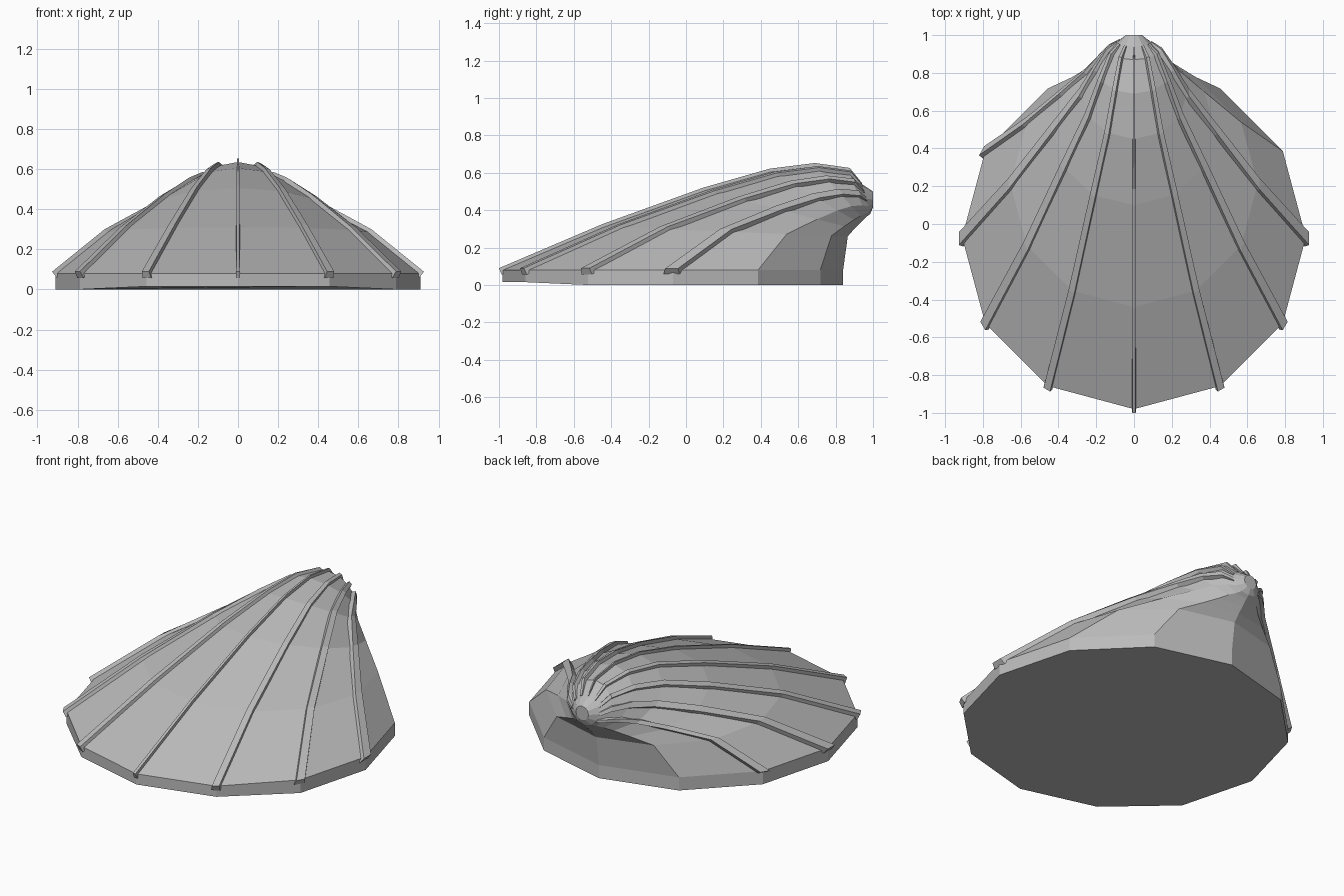
import bpy, bmesh
from math import sin, cos, radians
from mathutils import Vector

cube = bpy.data.objects.get("Cube")
if cube:
    bpy.data.objects.remove(cube)

mat = bpy.data.materials.new("shell grey")
mat.use_nodes = True
mat.diffuse_color = (0.5, 0.5, 0.5, 1)
mat.node_tree.nodes["Principled BSDF"].inputs["Base Color"].default_value = (0.5, 0.5, 0.5, 1)

# Growth rings: front y, front z, back y, back z, half width
RINGS = [
    (-0.98, 0.08, 0.84, 0.08, 0.91),
    (-0.44, 0.31, 0.865, 0.26, 0.655),
    (0.10, 0.505, 0.90, 0.30, 0.43),
    (0.45, 0.605, 0.93, 0.33, 0.28),
    (0.69, 0.635, 0.95, 0.35, 0.20),
    (0.87, 0.61, 0.965, 0.365, 0.135),
    (0.94, 0.54, 0.985, 0.38, 0.09),
    (1.00, 0.50, 1.00, 0.415, 0.043),
]


def ring_point(ring, angle):
    """Point on a ring; angle 0 is the front, 90 is +x."""
    fy, fz, by, bz, w = ring
    front, back = Vector((0, fy, fz)), Vector((0, by, bz))
    mid = (front + back) / 2
    a = radians(angle)
    return mid + (front - mid) * cos(a) + Vector((w * sin(a), 0, 0))


def finish(bm, name):
    bmesh.ops.recalc_face_normals(bm, faces=bm.faces)
    mesh = bpy.data.meshes.new(name)
    bm.to_mesh(mesh)
    bm.free()
    mesh.materials.append(mat)
    obj = bpy.data.objects.new(name, mesh)
    bpy.context.collection.objects.link(obj)
    return obj


def loft(loops, name):
    """Skin closed loops of equal length and cap both ends."""
    bm = bmesh.new()
    rows = [[bm.verts.new(p) for p in loop] for loop in loops]
    n = len(rows[0])
    for a, b in zip(rows, rows[1:]):
        for i in range(n):
            j = (i + 1) % n
            bm.faces.new((a[i], a[j], b[j], b[i]))
    bm.faces.new(rows[0])
    bm.faces.new(rows[-1])
    return finish(bm, name)


# Shell body with a short upright rim
loops = [[ring_point(r, i * 30) for i in range(12)] for r in RINGS]
base = [Vector((p.x, p.y, 0.015 if p.y < -0.6 else 0)) for p in loops[0]]
loft([base] + loops, "shell_body")


# Raised ribs running from the beak to the rim
def rib(angle, width, name):
    path = [ring_point(r, angle) for r in RINGS[:7]]
    path[0] += (path[0] - path[1]) * 0.025
    sections = []
    for k, p in enumerate(path):
        ring = RINGS[k]
        side = (ring_point(ring, angle + 2) - ring_point(ring, angle - 2)).normalized()
        along = path[max(k - 1, 0)] - path[min(k + 1, 6)]
        normal = along.cross(side).normalized()
        mid = (ring_point(ring, 0) + ring_point(ring, 180)) / 2
        if normal.dot(p - mid + Vector((0, 0, 0.3))) < 0:
            normal.negate()
        half = side * (width * (1 - 0.11 * k) / 2)
        top = normal * (0.017 if k < 6 else 0.004)
        low = normal * -0.02
        sections.append([p - half + low, p + half + low,
                         p + half * 0.8 + top, p - half * 0.8 + top])
    loft(sections, name)


rib(0, 0.022, "front_rib")
for side, label in ((1, "left"), (-1, "right")):
    for n, (angle, width) in enumerate(((30, 0.05), (60, 0.065), (90, 0.085))):
        rib(side * angle, width, f"{label}_rib_{n + 1}")
rib(-120, 0.07, "right_rib_4")
